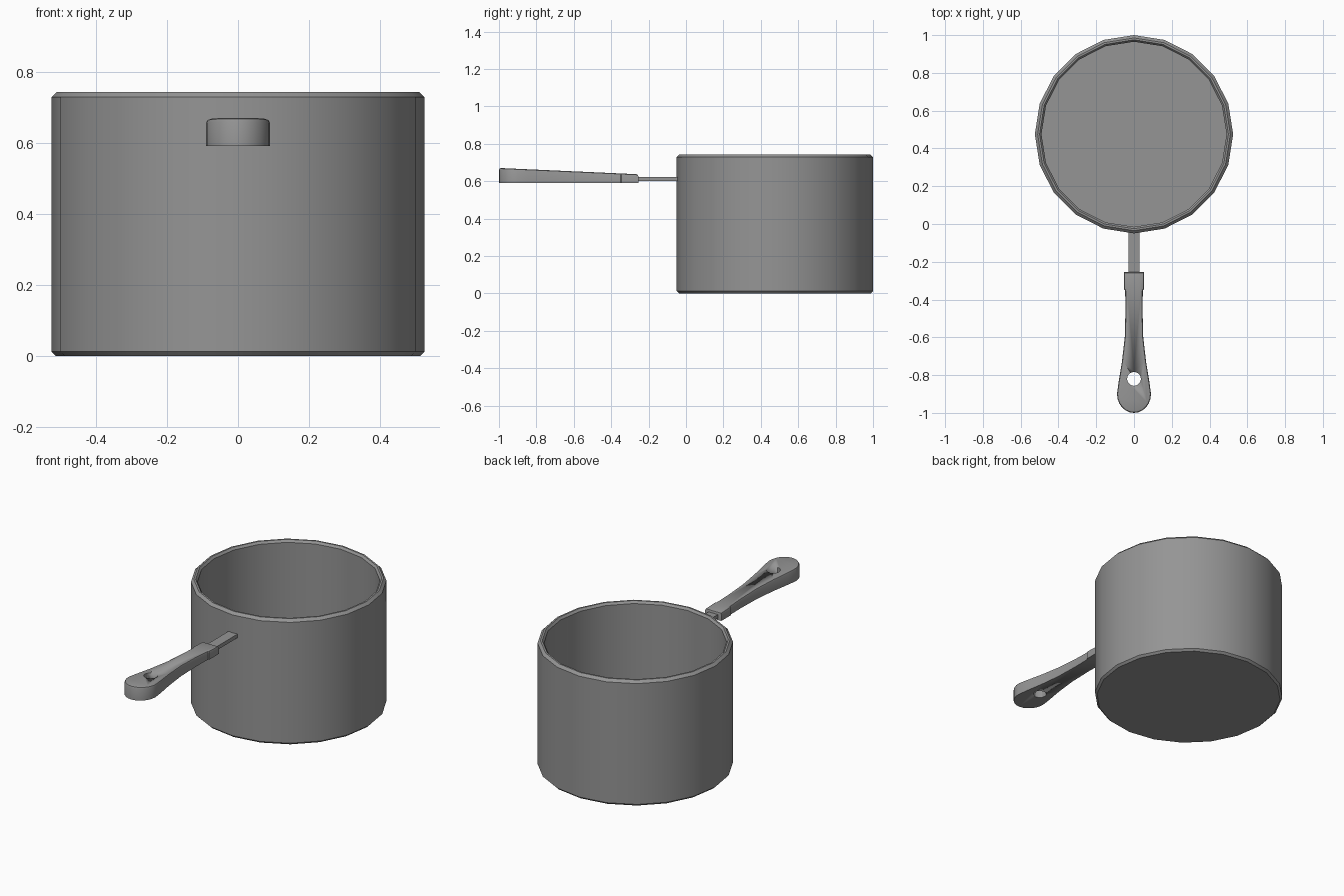
import bpy, bmesh, math
from mathutils import Vector

if "Cube" in bpy.data.objects:
    bpy.data.objects.remove(bpy.data.objects["Cube"])

grey = bpy.data.materials.new("steel grey")
grey.use_nodes = True
grey.diffuse_color = (0.3, 0.3, 0.3, 1)
grey.node_tree.nodes["Principled BSDF"].inputs["Base Color"].default_value = (0.3, 0.3, 0.3, 1)


def finish(bm, name, angle=30):
    bmesh.ops.recalc_face_normals(bm, faces=bm.faces)
    mesh = bpy.data.meshes.new(name)
    bm.to_mesh(mesh)
    bm.free()
    obj = bpy.data.objects.new(name, mesh)
    bpy.context.collection.objects.link(obj)
    mesh.materials.append(grey)
    bpy.ops.object.select_all(action='DESELECT')
    obj.select_set(True)
    bpy.context.view_layer.objects.active = obj
    bpy.ops.object.shade_smooth_by_angle(angle=math.radians(angle))
    return obj


# Pot: one profile (radius, height) swept into 20 sides, outside then inside
SIDES, CENTRE_Y = 20, 0.475
profile = [(0.513, 0), (0.525, 0.012), (0.525, 0.728), (0.51, 0.743),
           (0.5, 0.743), (0.49, 0.73), (0.49, 0.035)]
bm = bmesh.new()
rings = []
for r, z in profile:
    rings.append([bm.verts.new((r * math.cos(a), CENTRE_Y + r * math.sin(a), z))
                  for a in (math.tau * i / SIDES for i in range(SIDES))])
for low, high in zip(rings, rings[1:]):
    for i in range(SIDES):
        j = (i + 1) % SIDES
        bm.faces.new((low[i], low[j], high[j], high[i]))
bm.faces.new(rings[0])
bm.faces.new(rings[-1])
finish(bm, "pot")

# Flat stem joining the pot to the grip
bm = bmesh.new()
bmesh.ops.create_cube(bm, size=1)
for v in bm.verts:
    v.co = Vector((v.co.x * 0.06, v.co.y * 0.26 - 0.15, v.co.z * 0.022 + 0.611))
finish(bm, "handle_stem")

# Grip: mirrored outline with a rounded end, sloping top and softened top edge
half = [(0.053, -0.255), (0.053, -0.345), (0.047, -0.35), (0.045, -0.45),
        (0.049, -0.6), (0.064, -0.73), (0.082, -0.84)]
half += [(0.09 * math.cos(a), -0.9 - 0.1 * math.sin(a))
         for a in (math.pi * i / 12 for i in range(6))]
outline = half + [(0, -1)] + [(-x, y) for x, y in reversed(half)]


def top_height(y):
    return 0.637 + (-0.255 - y) * 0.045


bm = bmesh.new()
bottom = [bm.verts.new((x, y, 0.59)) for x, y in outline]
top = [bm.verts.new((x, y, top_height(y))) for x, y in outline]
bm.faces.new(bottom)
cap = bm.faces.new(top)
for i in range(len(outline)):
    j = (i + 1) % len(outline)
    bm.faces.new((bottom[i], bottom[j], top[j], top[i]))
bmesh.ops.recalc_face_normals(bm, faces=bm.faces)
bmesh.ops.bevel(bm, geom=list(cap.edges), offset=0.011, segments=2,
                profile=0.5, affect='EDGES')
grip = finish(bm, "handle_grip", 40)

# Hanging hole cut through the grip
bm = bmesh.new()
bmesh.ops.create_cone(bm, cap_ends=True, segments=12, radius1=0.037, radius2=0.037, depth=0.4)
bmesh.ops.translate(bm, verts=bm.verts, vec=(0, -0.82, 0.63))
cutter = finish(bm, "hole_cutter")
cutter.hide_render = True
cutter.hide_set(True)
cut = grip.modifiers.new("hanging_hole", 'BOOLEAN')
cut.operation = 'DIFFERENCE'
cut.solver = 'EXACT'
cut.object = cutter
# Cut before smoothing so the hole keeps its crisp edges
bpy.context.view_layer.objects.active = grip
bpy.ops.object.modifier_move_to_index(modifier=cut.name, index=0)
